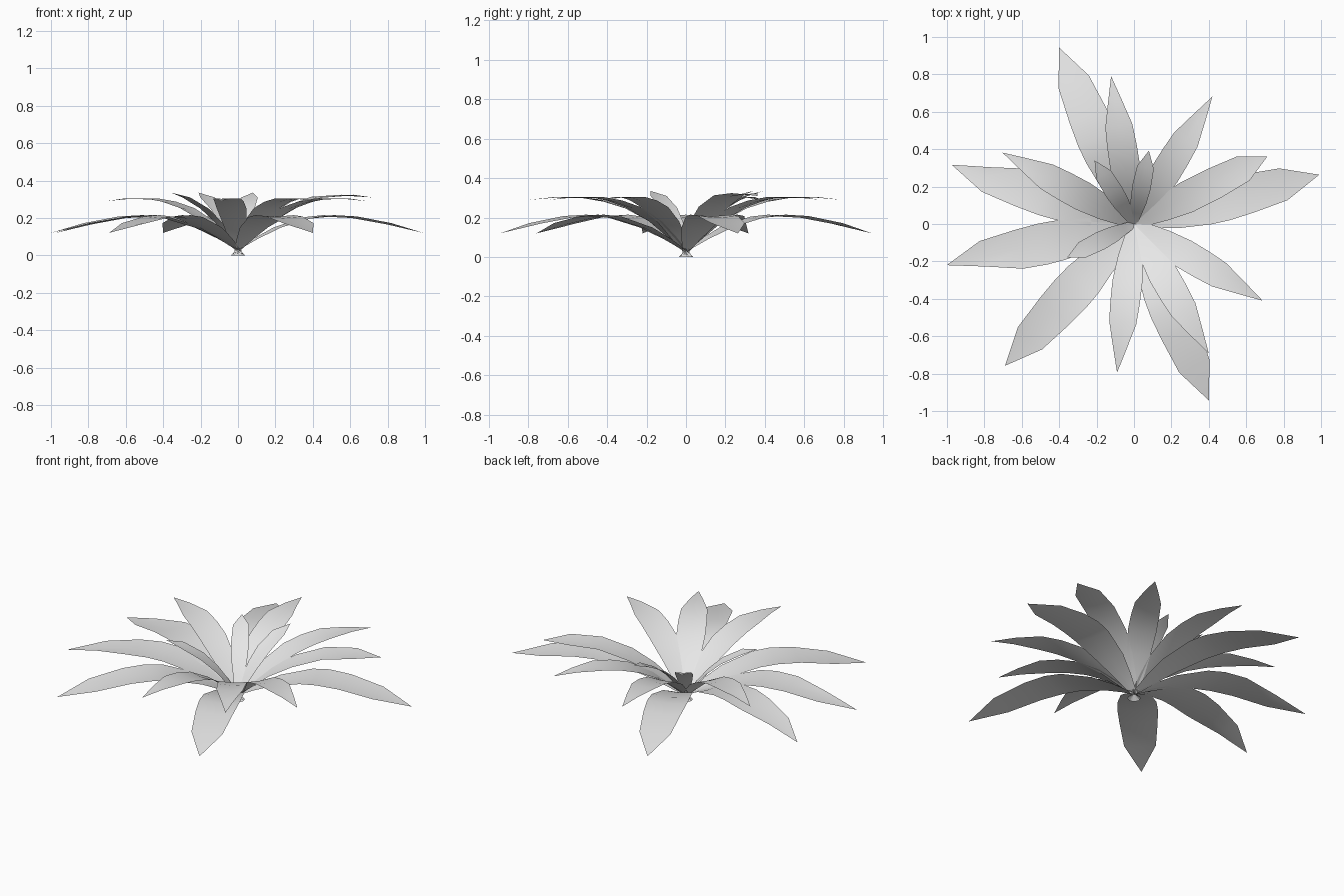
import bpy, bmesh, math
from mathutils import Matrix

cube = bpy.data.objects.get("Cube")
if cube:
    bpy.data.objects.remove(cube, do_unlink=True)

grey = bpy.data.materials.new("leaf_grey")
grey.use_nodes = True
colour = (0.8, 0.8, 0.8, 1)
grey.diffuse_color = colour
grey.node_tree.nodes["Principled BSDF"].inputs["Base Color"].default_value = colour

# Leaf profiles: (distance out, height, half width)
ROOT = [(-0.035, 0.0, 0.012), (0.0, 0.03, 0.018)]
OUTER = ROOT + [(0.1, 0.09, 0.05), (0.22, 0.15, 0.082), (0.4, 0.205, 0.108),
                (0.5, 0.215, 0.112), (0.63, 0.208, 0.106), (0.826, 0.172, 0.088), (1.025, 0.12, 0)]
MIDDLE = ROOT + [(0.08, 0.1, 0.045), (0.18, 0.182, 0.066), (0.31, 0.253, 0.08),
                 (0.42, 0.287, 0.079), (0.53, 0.305, 0.073), (0.67, 0.304, 0.036), (0.8, 0.29, 0)]
BLUNT = ROOT + [(0.08, 0.1, 0.045), (0.18, 0.182, 0.066), (0.31, 0.255, 0.085),
                (0.48, 0.313, 0.085), (0.655, 0.324, 0.073), (0.8, 0.31, 0)]
SMALL = ROOT + [(0.06, 0.11, 0.03), (0.12, 0.18, 0.043), (0.2, 0.25, 0.05),
                (0.31, 0.31, 0.045), (0.4, 0.335, 0)]


def leaf(name, profile, angle, slim_side=0):
    """Shallow channel swept along the profile, turned to its direction."""
    bm = bmesh.new()
    rows = []
    last = profile[-1][0]
    for r, z, w in profile:
        if w == 0:
            rows.append([bm.verts.new((r, 0, z))])
            continue
        dip = 0.08 * w
        row = []
        for side in (-1, 0, 1):
            # One edge runs straighter to the tip on slim leaves
            slim = 0.58 if side and side == slim_side and r / last > 0.75 else 1
            row.append(bm.verts.new((r, side * w * slim, z - (0 if side else dip))))
        rows.append(row)
    for a, b in zip(rows, rows[1:]):
        for i in range(2):
            if len(b) == 3:
                bm.faces.new((a[i], b[i], b[i + 1], a[i + 1]))
            else:
                bm.faces.new((a[i], b[0], a[i + 1]))
    bm.transform(Matrix.Rotation(math.radians(angle), 4, "Z"))
    for f in bm.faces:
        f.smooth = True
    mesh = bpy.data.meshes.new(name)
    bm.to_mesh(mesh)
    bm.free()
    mesh.materials.append(grey)
    bpy.context.collection.objects.link(bpy.data.objects.new(name, mesh))


# Long drooping ring
for n, (angle, slim) in enumerate([(113, 0), (162, -1), (192.4, 1), (227.7, 0), (293, 0), (14.9, 0)]):
    leaf(f"outer_leaf_{n + 1}", OUTER, angle, slim)

# Raised middle ring
for n, angle in enumerate([98.8, 58.4, -30.8, -60, -96.5, 151.5]):
    leaf(f"middle_leaf_{n + 1}", MIDDLE, angle)
leaf("middle_leaf_blunt", BLUNT, 26.9)

# Upright heart leaves
for n, angle in enumerate([78.5, 121.8, 206.6]):
    leaf(f"heart_leaf_{n + 1}", SMALL, angle)
